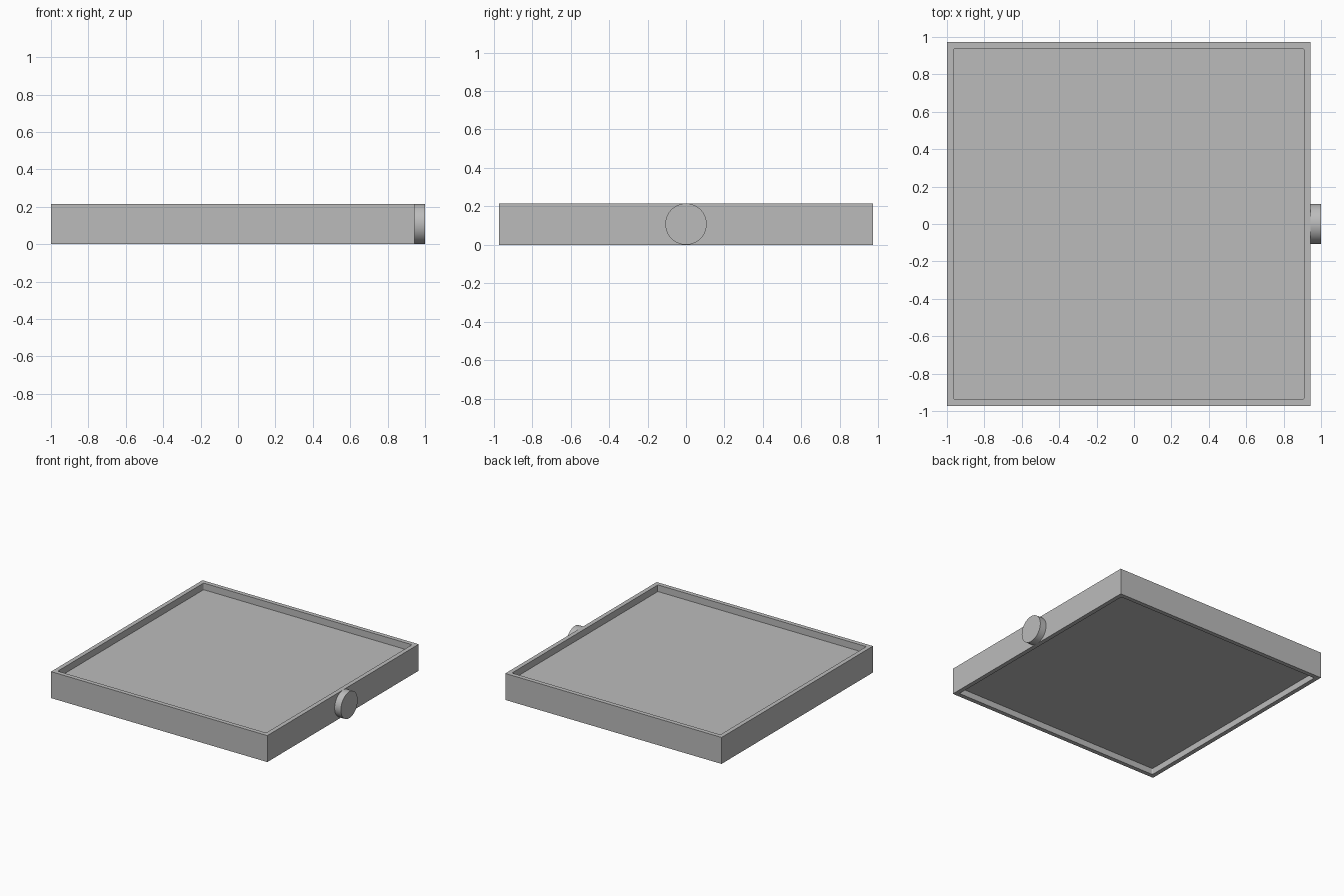
import bpy, bmesh, math
from mathutils import Matrix, Vector

cube = bpy.data.objects.get("Cube")
if cube:
    bpy.data.objects.remove(cube, do_unlink=True)

HEIGHT, SIDE, WALL = 0.215, 1.944, 0.05
TOP_RECESS, BOTTOM_RECESS = 0.054, 0.05
CENTER_X = SIDE / 2 - 1

grey = bpy.data.materials.new("plain_grey")
grey.use_nodes = True
colour = (0.50, 0.50, 0.50, 1)
grey.diffuse_color = colour
grey.node_tree.nodes["Principled BSDF"].inputs["Base Color"].default_value = colour


def finish(bm, name):
    bmesh.ops.recalc_face_normals(bm, faces=bm.faces)
    mesh = bpy.data.meshes.new(name)
    bm.to_mesh(mesh)
    bm.free()
    mesh.materials.append(grey)
    obj = bpy.data.objects.new(name, mesh)
    bpy.context.collection.objects.link(obj)
    return obj


# Square tray, recessed on both its upper and lower sides
bm = bmesh.new()
place = Matrix.Translation((CENTER_X, 0, HEIGHT / 2)) @ Matrix.Diagonal((SIDE, SIDE, HEIGHT, 1))
bmesh.ops.create_cube(bm, size=1, matrix=place)
for sign, depth in ((1, TOP_RECESS), (-1, BOTTOM_RECESS)):
    bm.normal_update()
    panel = next(f for f in bm.faces if f.normal.z * sign > 0.9)
    bmesh.ops.inset_region(bm, faces=[panel], thickness=WALL)
    floor = bmesh.ops.extrude_discrete_faces(bm, faces=[panel])["faces"][0]
    bmesh.ops.translate(bm, verts=floor.verts, vec=Vector((0, 0, -sign * depth)))

# Tiny rounding of the inner upright corners
inner = [e for e in bm.edges
         if abs(e.verts[0].co.z - e.verts[1].co.z) > 0.01
         and all(abs(v.co.y) < SIDE / 2 - WALL / 2 for v in e.verts)]
bmesh.ops.bevel(bm, geom=inner, offset=0.008, segments=3, profile=0.5, affect='EDGES')
finish(bm, "tray")

# Round knob in the middle of the left side
bm = bmesh.new()
START, END = 0.93, 1.0
turn = Matrix.Translation(((START + END) / 2, 0, HEIGHT / 2)) @ Matrix.Rotation(math.pi / 2, 4, 'Y')
bmesh.ops.create_cone(bm, cap_ends=True, segments=64, radius1=HEIGHT / 2,
                      radius2=HEIGHT / 2, depth=END - START, matrix=turn)
knob = finish(bm, "knob")
bpy.ops.object.select_all(action='DESELECT')
knob.select_set(True)
bpy.context.view_layer.objects.active = knob
bpy.ops.object.shade_smooth_by_angle(angle=math.radians(30))
